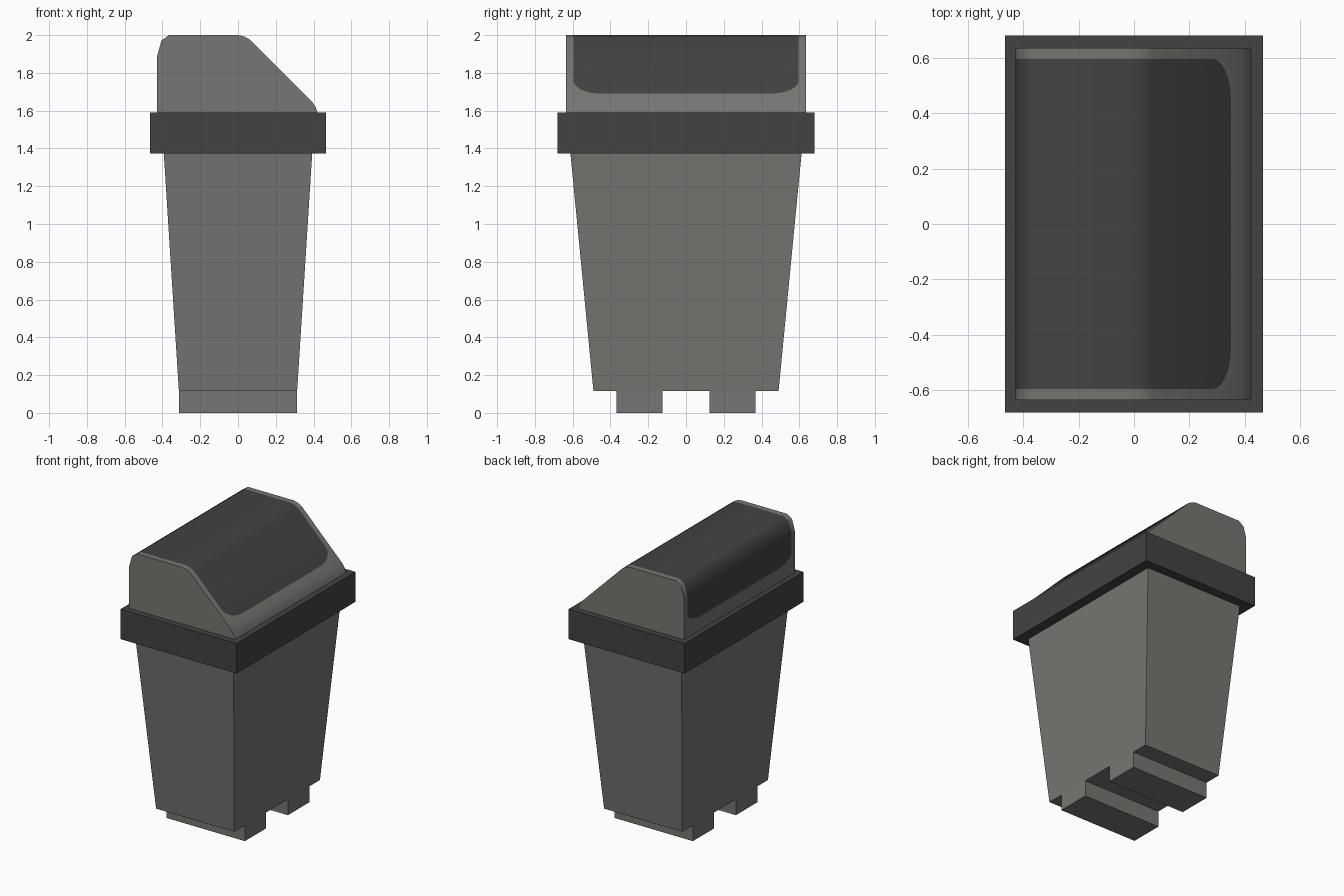
import bpy, bmesh, math

if "Cube" in bpy.data.objects:
    bpy.data.objects.remove(bpy.data.objects["Cube"])


def material(name, rgb):
    m = bpy.data.materials.new(name)
    m.diffuse_color = (*rgb, 1)
    m.use_nodes = True
    m.node_tree.nodes["Principled BSDF"].inputs["Base Color"].default_value = m.diffuse_color
    return m


GREY = material("grey plastic", (0.175, 0.185, 0.168))
DARK = material("dark plastic", (0.055, 0.055, 0.055))


def finish(name, bm, mats):
    bmesh.ops.recalc_face_normals(bm, faces=bm.faces)
    me = bpy.data.meshes.new(name)
    bm.to_mesh(me)
    bm.free()
    for m in mats:
        me.materials.append(m)
    ob = bpy.data.objects.new(name, me)
    bpy.context.collection.objects.link(ob)
    return ob


def tapered_box(name, mat, z0, hx0, hy0, z1, hx1, hy1, cy=0):
    """Box whose half sizes may differ at bottom and top."""
    bm = bmesh.new()
    bmesh.ops.create_cube(bm, size=2)
    for v in bm.verts:
        top = v.co.z > 0
        v.co.x *= hx1 if top else hx0
        v.co.y = cy + v.co.y * (hy1 if top else hy0)
        v.co.z = z1 if top else z0
    return finish(name, bm, [mat])


# Tapered bin body, rim and two base runners
tapered_box("body", GREY, 0.115, 0.313, 0.49, 1.375, 0.393, 0.612)
tapered_box("rim", DARK, 1.373, 0.465, 0.679, 1.59, 0.465, 0.679)
for side, cy in (("front", -0.246), ("back", 0.246)):
    tapered_box(side + "_runner", GREY, 0, 0.313, 0.122, 0.115, 0.313, 0.122, cy)

# Lid: profile swept along y, dark panel wrapped over the top with round corners
PANEL, FLAT, END = 0.595, 0.44, 0.635


def panel_edge(y):
    t = min(1, max(0, (abs(y) - FLAT) / (PANEL - FLAT)))
    return 1.69 + 0.065 * (1 - math.sqrt(1 - t * t))


def section(y):
    z = panel_edge(y)
    return [(0.425, 1.58), (0.41, 1.62), (0.39, 1.65), (2.04 - z, z),
            (0.065, 1.975), (0.035, 1.992), (0.0, 2.0),
            (-0.365, 2.0), (-0.405, 1.972), (-0.428, 1.89),
            (-0.428, z), (-0.428, 1.58)]


half = [FLAT + (PANEL - FLAT) * math.sin(math.radians(a)) for a in range(0, 91, 15)] + [END]
ys = [-y for y in reversed(half)] + half
bm = bmesh.new()
rows = [[bm.verts.new((x, y, z)) for x, z in section(y)] for y in ys]
for i in range(len(rows) - 1):
    a, b = rows[i], rows[i + 1]
    for j in range(len(a) - 1):
        f = bm.faces.new((a[j], a[j + 1], b[j + 1], b[j]))
        f.material_index = int(3 <= j < 10 and 0 < i < len(rows) - 2)
    bm.faces.new((a[-1], a[0], b[0], b[-1]))
bm.faces.new(rows[0])
bm.faces.new(rows[-1])
lid = finish("lid", bm, [GREY, DARK])
bpy.context.view_layer.objects.active = lid
lid.select_set(True)
bpy.ops.object.shade_smooth_by_angle(angle=math.radians(50))
